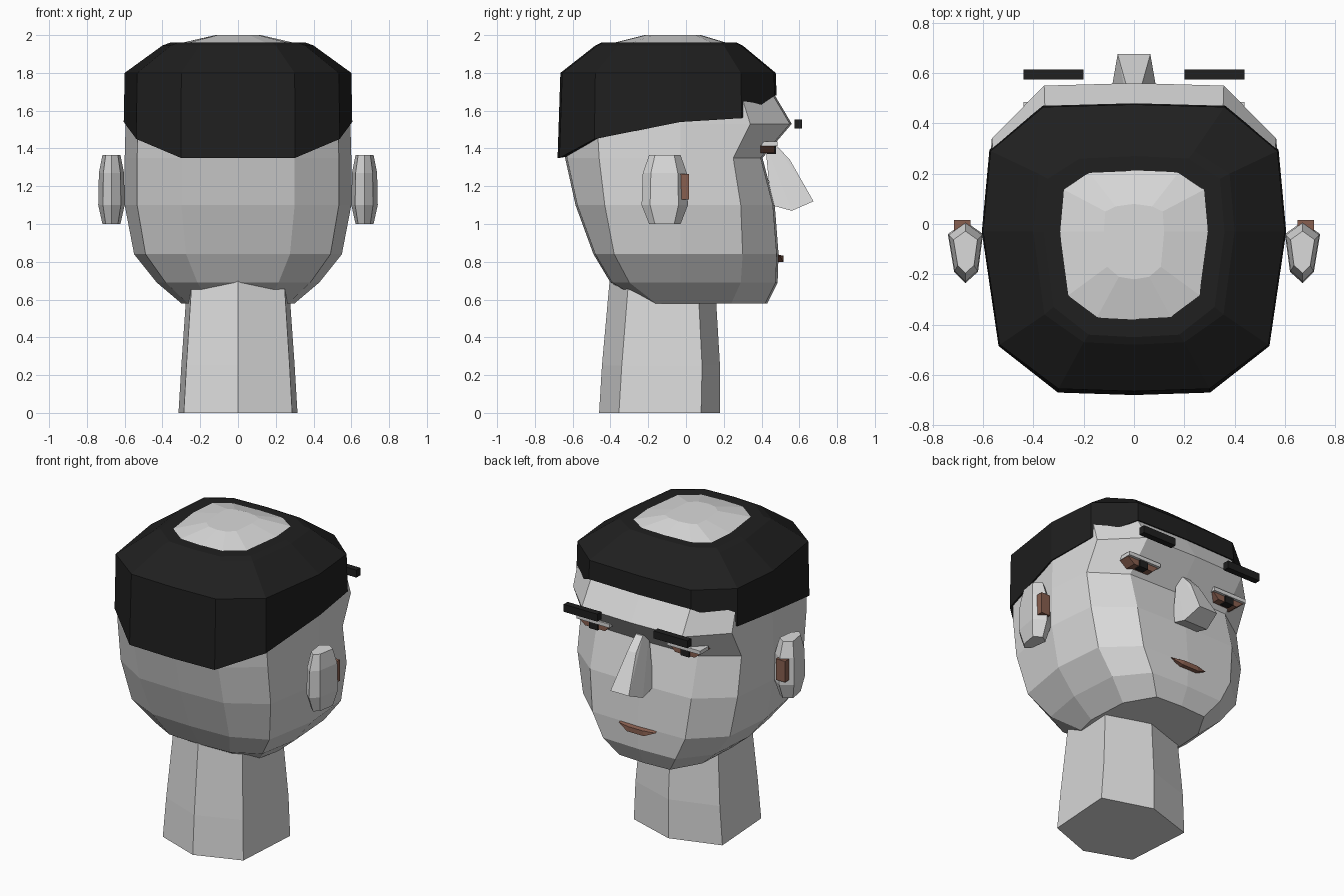
import bpy, bmesh
from mathutils import Vector


def material(name, r, g, b):
    m = bpy.data.materials.new(name)
    m.diffuse_color = (r, g, b, 1)
    return m


GREY = material("grey_skin", 0.7, 0.7, 0.7)
BLACK = material("black_hair", 0.014, 0.014, 0.014)
BROWN = material("brown", 0.25, 0.115, 0.08)


def finish(bm, name, mat):
    bmesh.ops.recalc_face_normals(bm, faces=bm.faces)
    me = bpy.data.meshes.new(name)
    bm.to_mesh(me)
    bm.free()
    me.materials.append(mat)
    ob = bpy.data.objects.new(name, me)
    bpy.context.collection.objects.link(ob)
    return ob


def loft(name, rings, mat):
    """Skin a stack of closed rings and cap both ends."""
    bm = bmesh.new()
    rows = [[bm.verts.new(p) for p in r] for r in rings]
    n = len(rows[0])
    for a, b in zip(rows, rows[1:]):
        for i in range(n):
            j = (i + 1) % n
            bm.faces.new((a[i], a[j], b[j], b[i]))
    bm.faces.new(rows[0])
    bm.faces.new(rows[-1])
    return finish(bm, name, mat)


def hull(name, pts, mat):
    bm = bmesh.new()
    for p in pts:
        bm.verts.new(p)
    bmesh.ops.convex_hull(bm, input=bm.verts)
    bmesh.ops.dissolve_limit(bm, angle_limit=0.01, verts=bm.verts, edges=bm.edges)
    return finish(bm, name, mat)


def box(name, x0, x1, y0, y1, z0, z1, mat):
    return hull(name, [(x, y, z) for x in (x0, x1) for y in (y0, y1) for z in (z0, z1)], mat)


def mirrored(half):
    """Close a half outline whose first and last points lie on x = 0."""
    return half + [(-x, y, z) for x, y, z in half[-2:0:-1]]


def section(z, w, yb, yc, yf_side, yf):
    zs = z if isinstance(z, (list, tuple)) else [z] * 7
    xy = [(0, yb), (0.5 * w, yb + 0.01), (0.89 * w, yc), (w, -0.03),
          (0.95 * w, yf_side), (0.6 * w, yf - 0.01), (0, yf)]
    return mirrored([(x, y, h) for (x, y), h in zip(xy, zs)])


# Head: z, half width, back, back corner, front corner, front
loft("head", [section(*r) for r in (
    (0.58, 0.30, -0.22, -0.16, 0.24, 0.43),
    (0.69, 0.43, -0.40, -0.30, 0.29, 0.485),
    (0.84, 0.55, -0.49, -0.38, 0.30, 0.49),
    (1.10, 0.60, -0.585, -0.43, 0.29, 0.47),
    (1.35, 0.60, -0.64, -0.46, 0.25, 0.405),
    (1.53, 0.595, -0.655, -0.47, 0.34, 0.56),
    (1.69, 0.59, -0.655, -0.47, 0.29, 0.465),
    (1.80, 0.585, -0.645, -0.465, 0.275, 0.45),
    (1.94, 0.38, -0.46, -0.34, 0.18, 0.28),
    (2.00, 0.12, -0.22, -0.17, 0.05, 0.08))], GREY)

# Hair cap with a stepped lower edge; the crown of the head pokes through
edge = [1.35, 1.35, 1.45, 1.54, 1.56, 1.68, 1.68]
loft("hair", [
    section([z + 0.01 for z in edge], 0.56, -0.62, -0.43, 0.25, 0.43),
    section(edge, 0.605, -0.68, -0.485, 0.295, 0.48),
    section(1.80, 0.60, -0.665, -0.48, 0.29, 0.475),
    section(1.945, 0.40, -0.48, -0.36, 0.20, 0.30),
    section(1.96, 0.36, -0.45, -0.33, 0.18, 0.27)], BLACK)

# Six-sided neck
loft("neck", [mirrored([(0, a, z), (w * 0.91, b, z), (w, c, z), (0, d, z)])
              for z, w, a, b, c, d in (
                  (0, 0.315, -0.46, -0.355, 0.08, 0.18),
                  (0.25, 0.30, -0.445, -0.34, 0.085, 0.18),
                  (0.75, 0.265, -0.40, -0.30, 0.06, 0.15))], GREY)

# Nose
hull("nose", [(s * x, y, z) for s in (-1, 1) for x, y, z in (
    (0.025, 0.475, 1.42), (0.03, 0.55, 1.34), (0.065, 0.675, 1.12),
    (0.085, 0.56, 1.07), (0.085, 0.45, 1.10), (0.03, 0.42, 1.42))], GREY)

# Mouth: thin lens on the face
hull("mouth", [(s * x, y, z) for s in (-1, 1) for x, y, z in (
    (0.13, 0.48, 0.84), (0.13, 0.495, 0.83), (0.06, 0.48, 0.80), (0.06, 0.515, 0.80),
    (0.05, 0.48, 0.835), (0.05, 0.515, 0.832))], BROWN)

for side, s in (("left", -1), ("right", 1)):
    # Ear: six-sided barrel
    plan = [(-0.07, -0.04), (-0.05, -0.19), (0.0, -0.235), (0.045, -0.19), (0.07, -0.04), (0, 0.01)]
    loft("ear_" + side, [[(s * (0.67 + x * k), -0.11 + (y + 0.11) * k, z) for x, y in plan]
                         for z, k in ((1.0, 0.68), (1.10, 1.0), (1.27, 0.95), (1.365, 0.68))], GREY)
    box("ear_inner_" + side, s * 0.65, s * 0.715, -0.03, 0.015, 1.13, 1.265, BROWN)
    # Brow bar
    box("eyebrow_" + side, s * 0.20, s * 0.44, 0.575, 0.615, 1.505, 1.553, BLACK)
    # Eye, pupil and upper lid
    hull("eye_" + side, [(s * x, y, z) for y in (0.38, 0.468) for x, z in (
        (0.21, 1.415), (0.25, 1.375), (0.39, 1.375), (0.44, 1.415))], BROWN)
    box("pupil_" + side, s * 0.295, s * 0.355, 0.43, 0.477, 1.37, 1.415, BLACK)
    box("eyelid_" + side, s * 0.205, s * 0.44, 0.40, 0.485, 1.413, 1.437, GREY)
